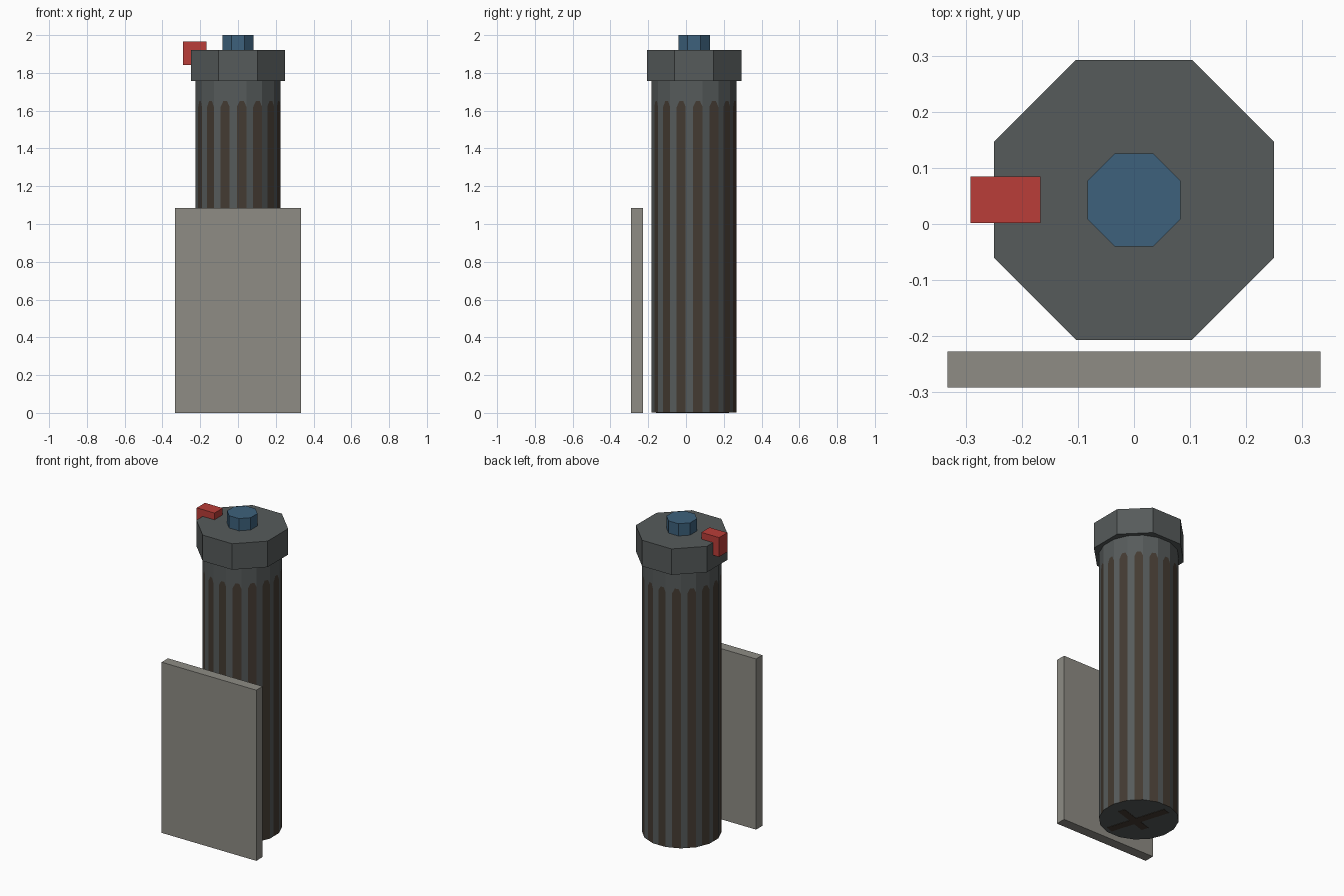
import bpy, bmesh, math
from mathutils import Vector, Matrix

if "Cube" in bpy.data.objects:
    bpy.data.objects.remove(bpy.data.objects["Cube"])

AXIS_Y = 0.043


def material(name, r, g, b):
    linear = [((c / 255 + 0.055) / 1.055) ** 2.4 for c in (r, g, b)] + [1]
    m = bpy.data.materials.new(name)
    m.use_nodes = True
    m.diffuse_color = linear
    m.node_tree.nodes["Principled BSDF"].inputs["Base Color"].default_value = linear
    return m


steel = material("dark steel", 86, 91, 91)
rust = material("rust brown", 68, 59, 50)
stone = material("warm grey", 142, 140, 133)
blue = material("muted blue", 61, 97, 124)
red = material("red", 186, 61, 56)


def finish(name, bm, *mats):
    bmesh.ops.recalc_face_normals(bm, faces=bm.faces)
    mesh = bpy.data.meshes.new(name)
    bm.to_mesh(mesh)
    bm.free()
    for m in mats:
        mesh.materials.append(m)
    obj = bpy.data.objects.new(name, mesh)
    bpy.context.collection.objects.link(obj)
    return obj


def box(name, low, high, mat, turn=0):
    low, high = Vector(low), Vector(high)
    bm = bmesh.new()
    place = (Matrix.Translation((low + high) / 2) @ Matrix.Rotation(turn, 4, "Z")
             @ Matrix.Diagonal((*(high - low), 1)))
    bmesh.ops.create_cube(bm, size=1, matrix=place)
    return finish(name, bm, mat)


def octagon(name, apothem, z0, z1, mat):
    bm = bmesh.new()
    r = apothem / math.cos(math.pi / 8)
    place = (Matrix.Translation((0, AXIS_Y, (z0 + z1) / 2))
             @ Matrix.Rotation(math.pi / 8, 4, "Z"))
    bmesh.ops.create_cone(bm, cap_ends=True, segments=8, radius1=r, radius2=r,
                          depth=z1 - z0, matrix=place)
    return finish(name, bm, mat)


def fluted_body(sides=16, radius=0.23, base=0.002, top=1.77):
    """Sixteen flat sides, each with a painted stripe cut into its face."""
    bm = bmesh.new()
    corners = []
    for i in range(sides):
        a = (i - 0.5) * math.tau / sides
        corners.append(Vector((radius * math.cos(a), radius * math.sin(a) + AXIS_Y, 0)))
    for i, start in enumerate(corners):
        end = corners[(i + 1) % sides]

        def face(points, index):
            verts = [bm.verts.new(start.lerp(end, t) + Vector((0, 0, z))) for t, z in points]
            bm.faces.new(verts).material_index = index

        left, tip_l, tip_r = 0.43, 0.6, 0.85
        low, high = 1.62, 1.65
        face([(0, base), (left, base), (left, low), (0, low)], 0)
        face([(left, base), (1, base), (1, low), (tip_r, high), (tip_l, high), (left, low)], 1)
        face([(0, low), (left, low), (tip_l, high), (tip_r, high), (1, low), (1, top), (0, top)], 0)
    for z in (base, top):
        bm.faces.new([bm.verts.new(c + Vector((0, 0, z))) for c in corners])
    bmesh.ops.remove_doubles(bm, verts=bm.verts, dist=0.0001)
    return finish("fluted_body", bm, steel, rust)


# Main column, its cap and the button on top
fluted_body()
octagon("cap_collar", 0.25, 1.757, 1.922, steel)
octagon("top_button", 0.083, 1.915, 2.0, blue)

# Small block clipped to the rim of the collar
box("side_latch", (-0.292, 0.002, 1.842), (-0.167, 0.085, 1.965), red)

# Upright panel standing in front of the column
box("front_panel", (-0.333, -0.292, 0), (0.333, -0.228, 1.085), stone)

# Painted bars on the underside
box("underside_long_bar", (-0.025, -0.16, 0), (0.025, 0.23, 0.003), rust, 0.3)
box("underside_cross_bar", (-0.1, 0.0, 0), (0.15, 0.045, 0.003), rust, 0.3)
